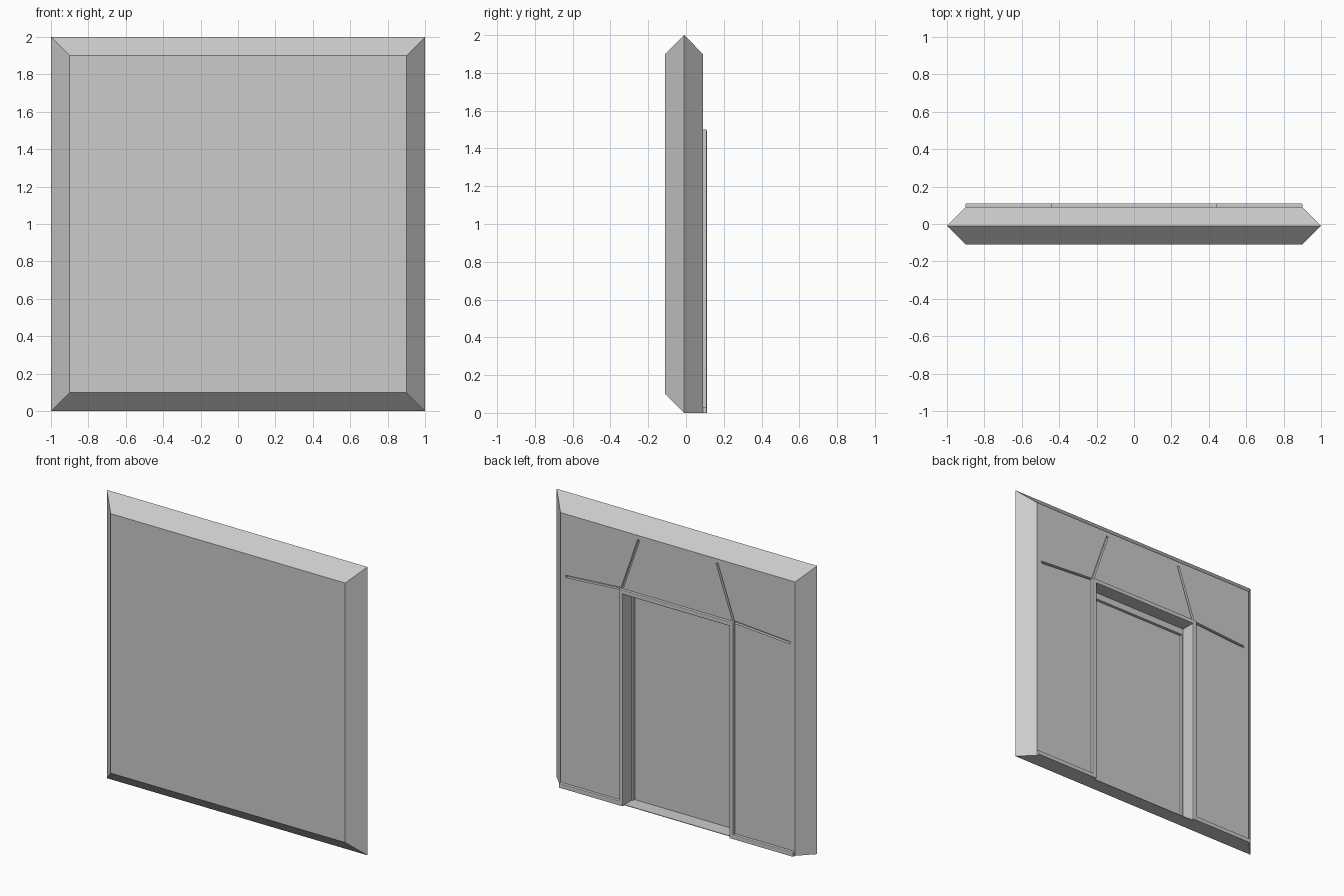
import bpy, bmesh, math
from mathutils import Vector, Matrix

if "Cube" in bpy.data.objects:
    bpy.data.objects.remove(bpy.data.objects["Cube"])

RIDGE, FRONT, BACK, TRIM = -0.01, -0.11, 0.09, 0.11


def add_object(name, bm):
    bmesh.ops.recalc_face_normals(bm, faces=bm.faces)
    mesh = bpy.data.meshes.new(name)
    bm.to_mesh(mesh)
    bm.free()
    ob = bpy.data.objects.new(name, mesh)
    bpy.context.collection.objects.link(ob)
    return ob


def box(name, lo, hi, matrix=Matrix()):
    lo, hi = Vector(lo), Vector(hi)
    bm = bmesh.new()
    bmesh.ops.create_cube(bm, size=1)
    bmesh.ops.scale(bm, vec=hi - lo, verts=bm.verts)
    bmesh.ops.translate(bm, vec=(lo + hi) / 2, verts=bm.verts)
    bmesh.ops.transform(bm, matrix=matrix, verts=bm.verts)
    return add_object(name, bm)


def groove(name, a, b, width=0.016, depth=0.02):
    """Thin bar cutter lying along the back face from a to b (x, z)."""
    dx, dz = b[0] - a[0], b[1] - a[1]
    m = Matrix.Translation((a[0], BACK, a[1])) @ Matrix.Rotation(-math.atan2(dz, dx), 4, 'Y')
    return box(name, (0, -depth, -width / 2), (math.hypot(dx, dz), 0.05, width / 2), m)


# Wall slab: chamfered all round at the front, flat underneath at the back
bm = bmesh.new()
for y, half, z0, z1 in ((FRONT, 0.9, 0.1, 1.9), (RIDGE, 1, 0, 2), (BACK, 0.9, 0, 1.9)):
    for x in (-half, half):
        for z in (z0, z1):
            bm.verts.new((x, y, z))
bmesh.ops.convex_hull(bm, input=bm.verts)
bmesh.ops.dissolve_limit(bm, angle_limit=0.01, verts=bm.verts, edges=bm.edges)
wall = add_object("wall_slab", bm)

# Cutters: doorway recess, stepped door panel, and mirrored grooves
cutters = [
    box("doorway_cutter", (-0.41, 0.01, 0.004), (0.41, 0.2, 1.47)),
    box("panel_cutter", (-0.4, -0.01, 0.004), (0.4, 0.15, 1.425)),
]
for s in (-1, 1):
    cutters.append(groove("side_groove_cutter", (s * 0.432, 1.497), (s * 0.86, 1.467)))
    cutters.append(groove("upper_groove_cutter", (s * 0.432, 1.49), (s * 0.30, 1.87)))
for c in cutters:
    c.hide_render = True
    mod = wall.modifiers.new(c.name, 'BOOLEAN')
    mod.object = c
    mod.operation = 'DIFFERENCE'
    mod.solver = 'EXACT'

# Bake the cuts and remove the cutters
bpy.context.view_layer.update()
deps = bpy.context.evaluated_depsgraph_get()
baked = bpy.data.meshes.new_from_object(wall.evaluated_get(deps))
wall.modifiers.clear()
wall.data = baked
for c in cutters:
    bpy.data.objects.remove(c)

# Raised trim: skirting strip that runs up and over the doorway
half = [(0.41, 1.47), (0.41, 0), (0.9, 0), (0.9, 0.03), (0.44, 0.03), (0.44, 1.5)]
outline = half + [(-x, z) for x, z in reversed(half)]
bm = bmesh.new()
base = bm.faces.new([bm.verts.new((x, BACK - 0.001, z)) for x, z in outline])
ext = bmesh.ops.extrude_face_region(bm, geom=[base], use_keep_orig=True)["geom"]
bmesh.ops.translate(bm, vec=(0, TRIM - BACK + 0.001, 0),
                    verts=[g for g in ext if isinstance(g, bmesh.types.BMVert)])
top = next(g for g in ext if isinstance(g, bmesh.types.BMFace))
bmesh.ops.bevel(bm, geom=[e for e in top.edges if max(v.co.z for v in e.verts) > 0.001],
                offset=0.005, segments=2, profile=0.5, affect='EDGES')
add_object("door_and_skirting_trim", bm)
